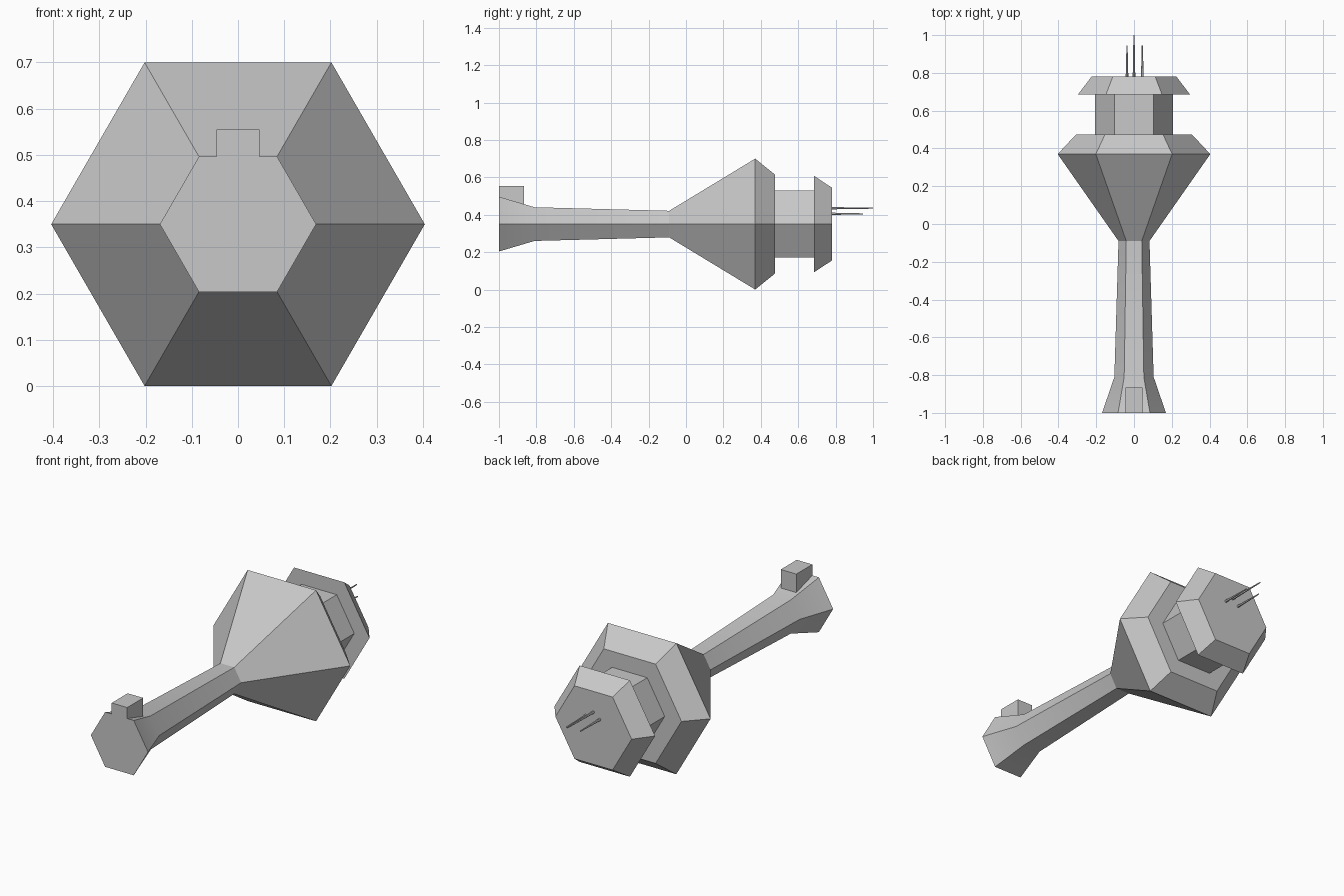
import bpy, bmesh, math
from mathutils import Matrix, Vector

if "Cube" in bpy.data.objects:
    bpy.data.objects.remove(bpy.data.objects["Cube"], do_unlink=True)

AXIS_Z = 0.35

grey = bpy.data.materials.new("light_grey")
grey.use_nodes = True
COLOUR = (0.58, 0.58, 0.58, 1)
grey.diffuse_color = COLOUR
grey.node_tree.nodes["Principled BSDF"].inputs["Base Color"].default_value = COLOUR


def finish(bm, name):
    bmesh.ops.recalc_face_normals(bm, faces=bm.faces)
    mesh = bpy.data.meshes.new(name)
    bm.to_mesh(mesh)
    bm.free()
    obj = bpy.data.objects.new(name, mesh)
    mesh.materials.append(grey)
    bpy.context.collection.objects.link(obj)
    return obj


def loft(name, profile, cap_start=False, cap_end=False, sides=6, x=0, z=AXIS_Z):
    """Prism along y from (y, corner radius) pairs."""
    bm = bmesh.new()
    rings = []
    for y, r in profile:
        angles = [math.tau * i / sides for i in range(sides)]
        rings.append([bm.verts.new((x + r * math.cos(a), y, z + r * math.sin(a)))
                      for a in angles])
    for a, b in zip(rings, rings[1:]):
        for i in range(sides):
            j = (i + 1) % sides
            bm.faces.new((a[i], a[j], b[j], b[i]))
    if cap_start:
        bm.faces.new(rings[0])
    if cap_end:
        bm.faces.new(rings[-1])
    return finish(bm, name)


# Flared shaft, softly shaded along its length
shaft = loft("shaft", [(-1, 0.169), (-0.81, 0.104), (-0.09, 0.082)], cap_start=True)
bpy.ops.object.select_all(action="DESELECT")
shaft.select_set(True)
bpy.context.view_layer.objects.active = shaft
bpy.ops.object.shade_smooth_by_angle(angle=math.radians(30))

# Wide cabin, narrow neck and overhanging roof
loft("cabin", [(-0.09, 0.082), (0.37, 0.404), (0.475, 0.306)], cap_end=True)
loft("neck", [(0.475, 0.207), (0.685, 0.207)])
loft("roof", [(0.685, 0.297), (0.78, 0.225)], cap_start=True, cap_end=True)

# Entrance block on the flared end
bm = bmesh.new()
bmesh.ops.create_cube(bm, size=1)
bmesh.ops.scale(bm, vec=Vector((0.092, 0.135, 0.105)), verts=bm.verts)
bmesh.ops.transform(bm, matrix=Matrix.Translation((0, -0.9325, 0.5025)), verts=bm.verts)
finish(bm, "entrance_block")

# Thin tapered aerials
for name, x, z, tip in (("centre_aerial", 0, 0.435, 1.0),
                        ("left_aerial", 0.044, 0.405, 0.945),
                        ("right_aerial", -0.037, 0.405, 0.945)):
    loft(name, [(0.78, 0.007), (tip, 0.003)], cap_end=True, x=x, z=z)
